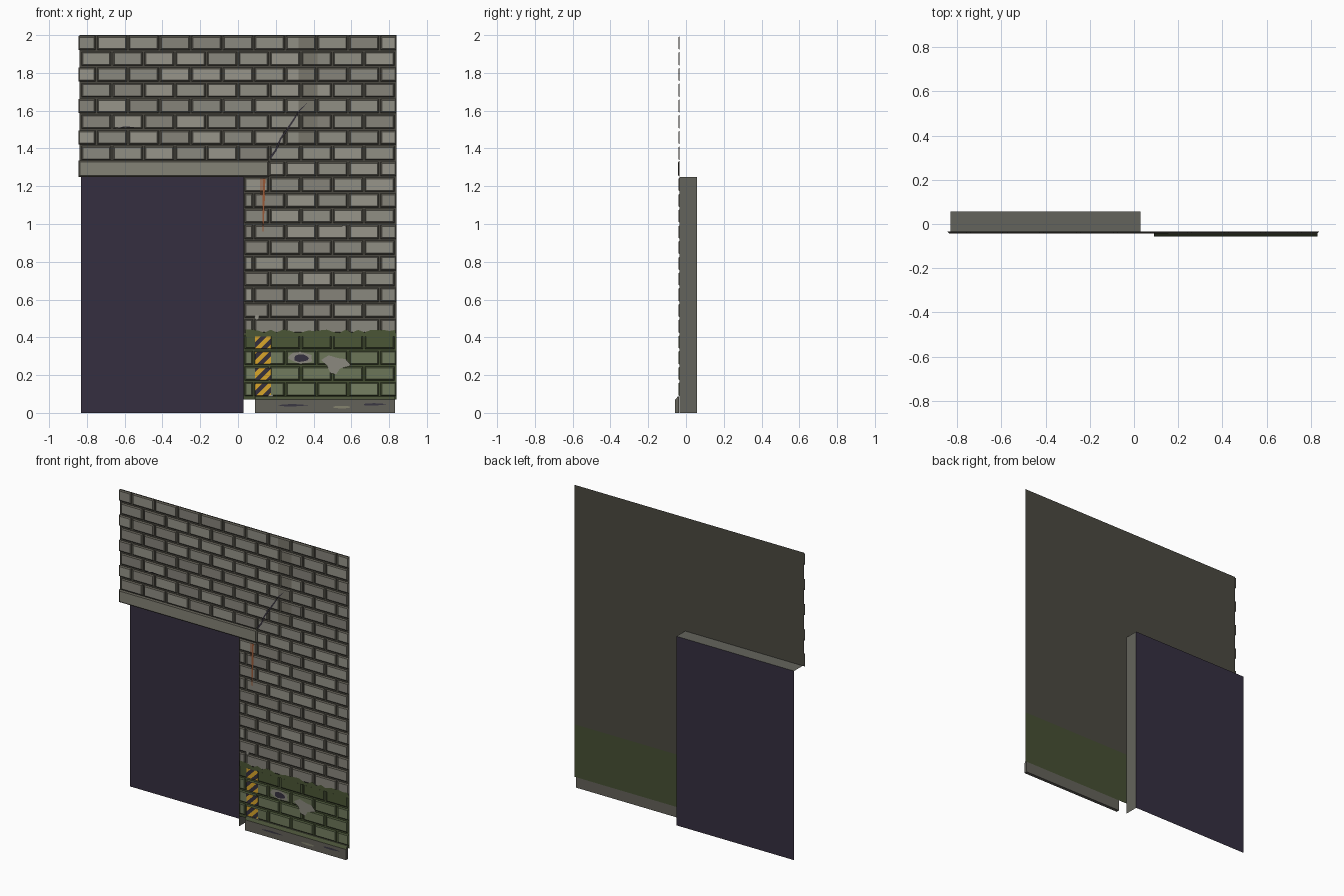
import bpy, bmesh, math, random
from mathutils import Vector

if "Cube" in bpy.data.objects:
    bpy.data.objects.remove(bpy.data.objects["Cube"])

random.seed(4)
MORTAR_Y, FACE_Y, BACK_Y = -0.034, -0.041, 0.057
ROW, PITCH, GAP, INSET = 2 / 24, 1 / 6, 0.010, 0.007
GREYS = ["908e84", "8a887e", "97958a", "86837a"]
GREENS = ["717b5d", "6c7658", "768062"]


def mat(hexcode):
    m = bpy.data.materials.get(hexcode)
    if not m:
        m = bpy.data.materials.new(hexcode)
        srgb = [int(hexcode[i:i + 2], 16) / 255 for i in (0, 2, 4)]
        m.diffuse_color = [((c + 0.055) / 1.055) ** 2.4 for c in srgb] + [1]
        m.use_nodes = True
        m.node_tree.nodes["Principled BSDF"].inputs["Base Color"].default_value = m.diffuse_color
    return m


def make(name, polys):
    """One object from (points, colour) polygons."""
    me = bpy.data.meshes.new(name)
    bm = bmesh.new()
    slots = []
    for pts, col in polys:
        if col not in slots:
            slots.append(col)
            me.materials.append(mat(col))
        f = bm.faces.new([bm.verts.new(p) for p in pts])
        f.material_index = slots.index(col)
    bmesh.ops.remove_doubles(bm, verts=bm.verts, dist=1e-5)
    bm.to_mesh(me)
    bm.free()
    ob = bpy.data.objects.new(name, me)
    bpy.context.collection.objects.link(ob)
    return ob


def flat(pts, y):
    return [(x, y, z) for x, z in pts]


def rect(x0, x1, z0, z1, y):
    return flat([(x0, z0), (x1, z0), (x1, z1), (x0, z1)], y)


def block(x0, x1, z0, z1, face, side, inset=INSET, front=FACE_Y):
    """Raised block with sloping sides, open at the back."""
    a = rect(x0, x1, z0, z1, MORTAR_Y)
    b = rect(x0 + inset, x1 - inset, z0 + inset, z1 - inset, front)
    return [(b, face)] + [([a[i], a[(i + 1) % 4], b[(i + 1) % 4], b[i]], side)
                          for i in range(4)]


def ribbon(path, widths, y):
    """Flat tapered strip along a path of (x, z) points."""
    left, right = [], []
    for i, p in enumerate(path):
        d = Vector(path[min(i + 1, len(path) - 1)]) - Vector(path[max(i - 1, 0)])
        n = Vector((-d.y, d.x)).normalized() * widths[i] / 2
        left.append(Vector(p) + n)
        right.append(Vector(p) - n)
    return [flat([right[i], right[i + 1], left[i + 1], left[i]], y)
            for i in range(len(path) - 1)]


def blob(cx, cz, rx, rz, n, y, rough=0.2):
    pts = []
    for i in range(n):
        a, k = 2 * math.pi * i / n, 1 + random.uniform(-rough, rough)
        pts.append((cx + rx * k * math.cos(a), cz + rz * k * math.sin(a)))
    return flat(pts, y)


# Mortar sheet, L-shaped around the opening, painted below
make("mortar_wall", [
    (rect(-0.84, 0.03, 1.25, 2, MORTAR_Y), "4b4941"),
    (rect(0.03, 0.84, 1.25, 2, MORTAR_Y), "4b4941"),
    (rect(0.03, 0.84, 0.417, 1.25, MORTAR_Y), "4b4941"),
    (rect(0.03, 0.84, 0.07, 0.417, MORTAR_Y), "465033")])

# Running-bond bricks
grey, green, stain = [], [], []
for r in range(23):
    z1 = 2 - r * ROW - GAP / 2
    z0 = z1 - ROW + GAP
    left = -0.845 if r < 8 else (0.165 if r == 8 else 0.035)
    start = -0.75 - PITCH if r % 2 == 0 else -0.667 - 2 * PITCH
    for k in range(13):
        x0 = max(start + k * PITCH + GAP / 2, left)
        x1 = min(start + (k + 1) * PITCH - GAP / 2, 0.838)
        if x1 - x0 < 0.025:
            continue
        if r < 19:
            grey += block(x0, x1, z0, z1, random.choice(GREYS), "605d54")
            a, b = max(x0 + INSET, 0.32), min(x1 - INSET, 0.42)
            if r < 7 and b - a > 0.01:
                stain.append((rect(a, b, z0 + INSET, z1 - INSET, FACE_Y - 0.0004), "7a776c"))
        else:
            face = "4b5636" if r == 19 else random.choice(GREENS)
            green += block(x0, x1, z0, z1, face, "4a5438")
make("grey_bricks", grey)
make("painted_bricks", green)
make("water_stain", stain)

# Lintel over the opening
make("lintel", block(-0.845, 0.165, 1.25, 1.335, "848276", "5d5b51", 0.008, -0.042))

# Opening: header, one jamb and the dark backing
make("opening_reveal", [
    ([(-0.83, MORTAR_Y, 1.25), (0.03, MORTAR_Y, 1.25),
      (0.03, BACK_Y, 1.25), (-0.83, BACK_Y, 1.25)], "64645c"),
    ([(0.03, MORTAR_Y, 0), (0.03, MORTAR_Y, 1.25),
      (0.03, BACK_Y, 1.25), (0.03, BACK_Y, 0)], "64645c")])
make("dark_backing", [(rect(-0.83, 0.03, 0, 1.25, BACK_Y), "352f40")])

# Skirting kerb with chamfered top
prof = [(-0.036, 0), (-0.057, 0), (-0.057, 0.07), (-0.042, 0.088), (-0.036, 0.088)]
ends = [[(x, y, z) for y, z in prof] for x in (0.09, 0.83)]
polys = [(ends[0][::-1], "64625a"), (ends[1], "64625a")]
for i in range(5):
    j = (i + 1) % 5
    polys.append(([ends[0][i], ends[0][j], ends[1][j], ends[1][i]],
                  "4a5238" if i == 2 else "64625a"))
kerb = make("skirting_kerb", polys)
bm = bmesh.new()
bm.from_mesh(kerb.data)
bmesh.ops.recalc_face_normals(bm, faces=bm.faces)
bm.to_mesh(kerb.data)
bm.free()
make("kerb_scuffs", [(blob(x, z, w, 0.006, 8, -0.0575), c) for x, z, w, c in
                     [(0.29, 0.04, 0.07, "3a3742"), (0.55, 0.03, 0.05, "85836f"),
                      (0.72, 0.045, 0.06, "3a3742")]])

# Hazard stripes: yellow patch per course with diagonal dark bands
Y = FACE_Y - 0.001
haz = [(rect(0.09, 0.175, 0.083 + ROW * i + 0.009, 0.083 + ROW * i + 0.072, Y), "d9a62b")
       for i in range(4)]
make("hazard_patch", haz)
bands = []
for pts, _ in haz:
    for k in range(-8, 10):
        bm = bmesh.new()
        bm.faces.new([bm.verts.new((x, Y - 0.0005, z)) for x, y, z in pts])
        for off, sgn in ((0.0, 1), (0.032, -1)):
            bmesh.ops.bisect_plane(
                bm, geom=bm.verts[:] + bm.edges[:] + bm.faces[:], clear_inner=True,
                plane_co=(0.1 + k * 0.064 + off, 0, 0), plane_no=(sgn, 0, -sgn))
        bands += [([v.co.copy() for v in f.verts], "35303c") for f in bm.faces]
        bm.free()
make("hazard_bands", bands)

# Ragged upper edge of the paint
edge = [(0.04 + i * 0.795 / 24, 0.424 + random.uniform(0, 0.018)) for i in range(25)]
make("paint_edge", [(flat([(a[0], 0.405), (b[0], 0.405), b, a], FACE_Y - 0.0003), "4b5636")
                    for a, b in zip(edge, edge[1:])])

# Peeled paint and a chipped hole
make("peeled_paint", [
    (flat([(0.44, 0.28), (0.47, 0.25), (0.49, 0.21), (0.52, 0.205), (0.54, 0.235),
           (0.60, 0.25), (0.57, 0.285), (0.53, 0.29), (0.48, 0.305)], Y), "8b897e")])
make("chipped_hole", [(blob(0.33, 0.29, 0.066, 0.03, 12, Y), "8b897e"),
                      (blob(0.335, 0.29, 0.04, 0.02, 10, Y - 0.0005, 0.1), "35303f")])
make("corner_chips", [(blob(x, z, s, s * 0.8, 7, Y - 0.001), "96948a")
                      for x, z, s in [(0.17, 0.08, 0.02), (0.1, 0.505, 0.014), (0.56, 0.985, 0.01)]])

# Crack and rust streaks
crack = [(0.17, 1.35), (0.20, 1.39), (0.225, 1.45), (0.26, 1.50), (0.30, 1.56),
         (0.325, 1.60), (0.365, 1.64)]
make("wall_crack", [(p, "35313a") for p in
                    ribbon(crack, [0.012, 0.01, 0.009, 0.01, 0.008, 0.006, 0.002], Y)
                    + ribbon([(-0.65, 1.505), (-0.6, 1.515), (-0.55, 1.512)], [0.002, 0.005, 0.002], Y)])
make("rust_streaks", [(p, "9a5a38") for p in
                      ribbon([(0.137, 1.24), (0.135, 1.1), (0.132, 0.96)], [0.016, 0.012, 0.005], Y)
                      + ribbon([(0.122, 1.24), (0.122, 1.15)], [0.006, 0.003], Y)])
